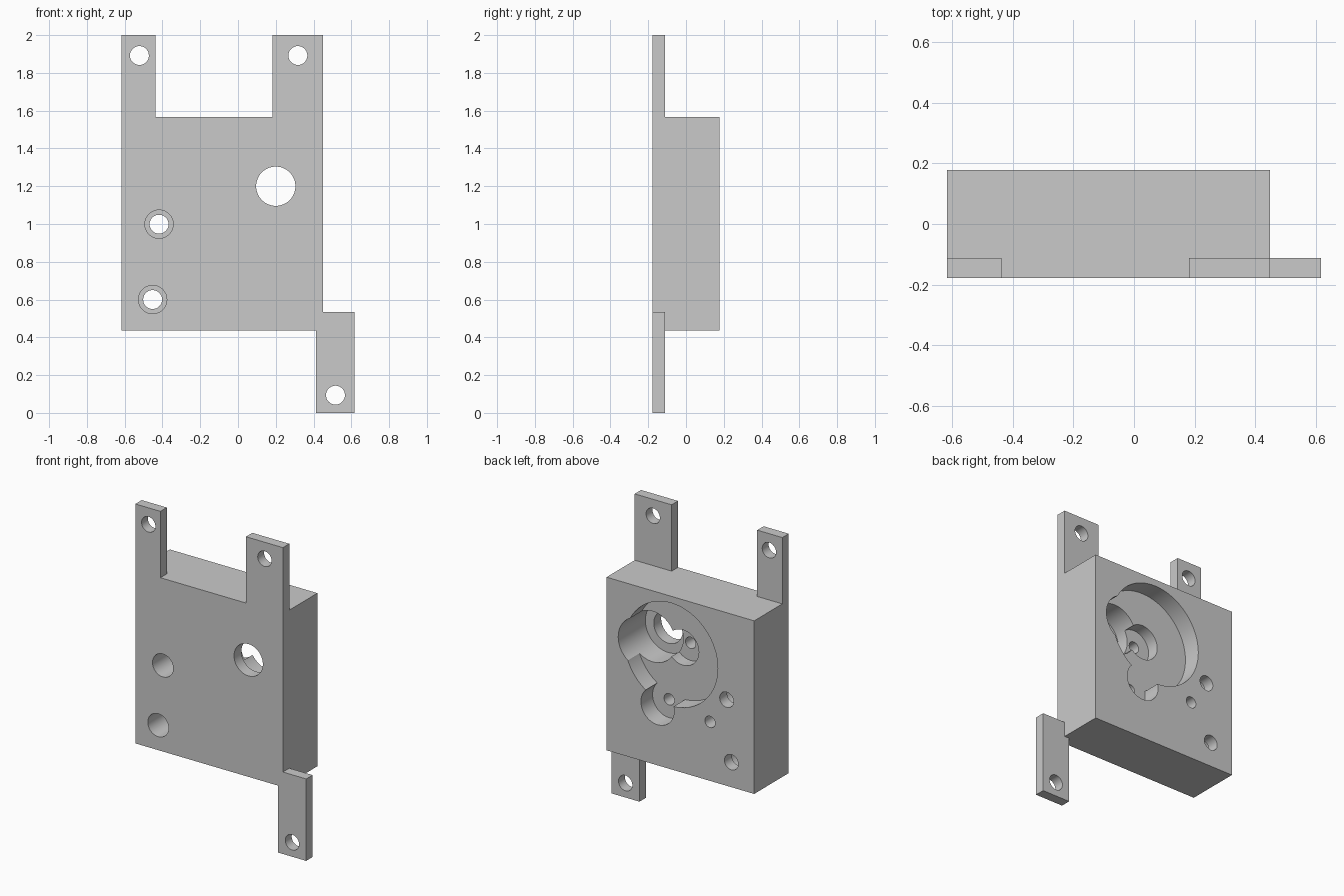
import bpy, bmesh, math
from mathutils import Matrix

cube = bpy.data.objects.get("Cube")
if cube:
    bpy.data.objects.remove(cube, do_unlink=True)

FRONT, BACK, PLATE = -0.178, 0.178, -0.112   # y of front face, back face, plate rear

grey = bpy.data.materials.new("light_grey")
grey.use_nodes = True
colour = (0.59, 0.59, 0.59, 1)
grey.diffuse_color = colour
grey.node_tree.nodes["Principled BSDF"].inputs["Base Color"].default_value = colour


def make_object(name, bm):
    bmesh.ops.recalc_face_normals(bm, faces=bm.faces)
    mesh = bpy.data.meshes.new(name)
    bm.to_mesh(mesh)
    bm.free()
    mesh.materials.append(grey)
    obj = bpy.data.objects.new(name, mesh)
    bpy.context.collection.objects.link(obj)
    return obj


def prism(name, outline, y0, y1):
    """Extrude an x-z outline from y0 to y1."""
    bm = bmesh.new()
    face = bm.faces.new([bm.verts.new((x, y0, z)) for x, z in outline])
    new = bmesh.ops.extrude_face_region(bm, geom=[face])["geom"]
    verts = [v for v in new if isinstance(v, bmesh.types.BMVert)]
    bmesh.ops.translate(bm, verts=verts, vec=(0, y1 - y0, 0))
    return make_object(name, bm)


def bore(x, z, radius, y0, y1):
    """Cylinder cutter along y."""
    bm = bmesh.new()
    place = Matrix.Translation((x, (y0 + y1) / 2, z)) @ Matrix.Rotation(math.pi / 2, 4, "X")
    bmesh.ops.create_cone(bm, cap_ends=True, segments=64, radius1=radius,
                          radius2=radius, depth=y1 - y0, matrix=place)
    return make_object("bore_cutter", bm)


def combine(target, other, operation):
    mod = target.modifiers.new("combine", "BOOLEAN")
    mod.operation, mod.solver, mod.object = operation, "EXACT", other
    bpy.context.view_layer.objects.active = target
    bpy.ops.object.modifier_apply(modifier=mod.name)
    bpy.data.objects.remove(other, do_unlink=True)


# Thin front plate with two upper ears and one lower foot
L, R, BOTTOM, TOP = -0.617, 0.449, 0.437, 1.567
plate = [(L, BOTTOM), (0.414, BOTTOM), (0.414, 0), (0.617, 0), (0.617, 0.535),
         (R, 0.535), (R, 2), (0.182, 2), (0.182, TOP), (-0.436, TOP),
         (-0.436, 2), (L, 2)]
body = prism("mounting_block", plate, FRONT, PLATE)

# Thick block behind the plate
block = prism("block", [(L, BOTTOM), (R, BOTTOM), (R, TOP), (L, TOP)], FRONT, BACK)
combine(body, block, "UNION")

OUT = 0.1                                    # cutter overshoot
CENTRE, NOTCH = (-0.018, 1.187), (0.081, 0.822)
SHAFT = (0.2, 1.2)
cuts = [
    # Gear recess, its lower lobe, hub pocket and deep side pocket
    (*CENTRE, 0.336, BACK - 0.12, BACK + OUT),
    (*NOTCH, 0.12, BACK - 0.12, BACK + OUT),
    (*CENTRE, 0.115, BACK - 0.2, BACK + OUT),
    (*SHAFT, 0.165, BACK - 0.28, BACK + OUT),
    # Shaft opening and blind pin holes
    (*SHAFT, 0.104, FRONT - OUT, 0),
    (*CENTRE, 0.037, BACK - 0.3, BACK + OUT),
    (*NOTCH, 0.037, BACK - 0.26, BACK + OUT),
    (-0.298, 0.822, 0.037, BACK - 0.15, BACK + OUT),
]
# Counterbored screw holes
for x, z in [(-0.418, 0.999), (-0.452, 0.6)]:
    cuts.append((x, z, 0.05, FRONT - OUT, BACK + OUT))
    cuts.append((x, z, 0.075, FRONT - OUT, FRONT + 0.28))
# Holes in the ears and foot
for x, z in [(-0.522, 1.892), (0.317, 1.892), (0.516, 0.094)]:
    cuts.append((x, z, 0.05, FRONT - OUT, PLATE + OUT))

for cut in cuts:
    combine(body, bore(*cut), "DIFFERENCE")

# Smooth bores, sharp edges
bpy.ops.object.select_all(action="DESELECT")
body.select_set(True)
bpy.context.view_layer.objects.active = body
bpy.ops.object.shade_smooth_by_angle(angle=math.radians(30))
